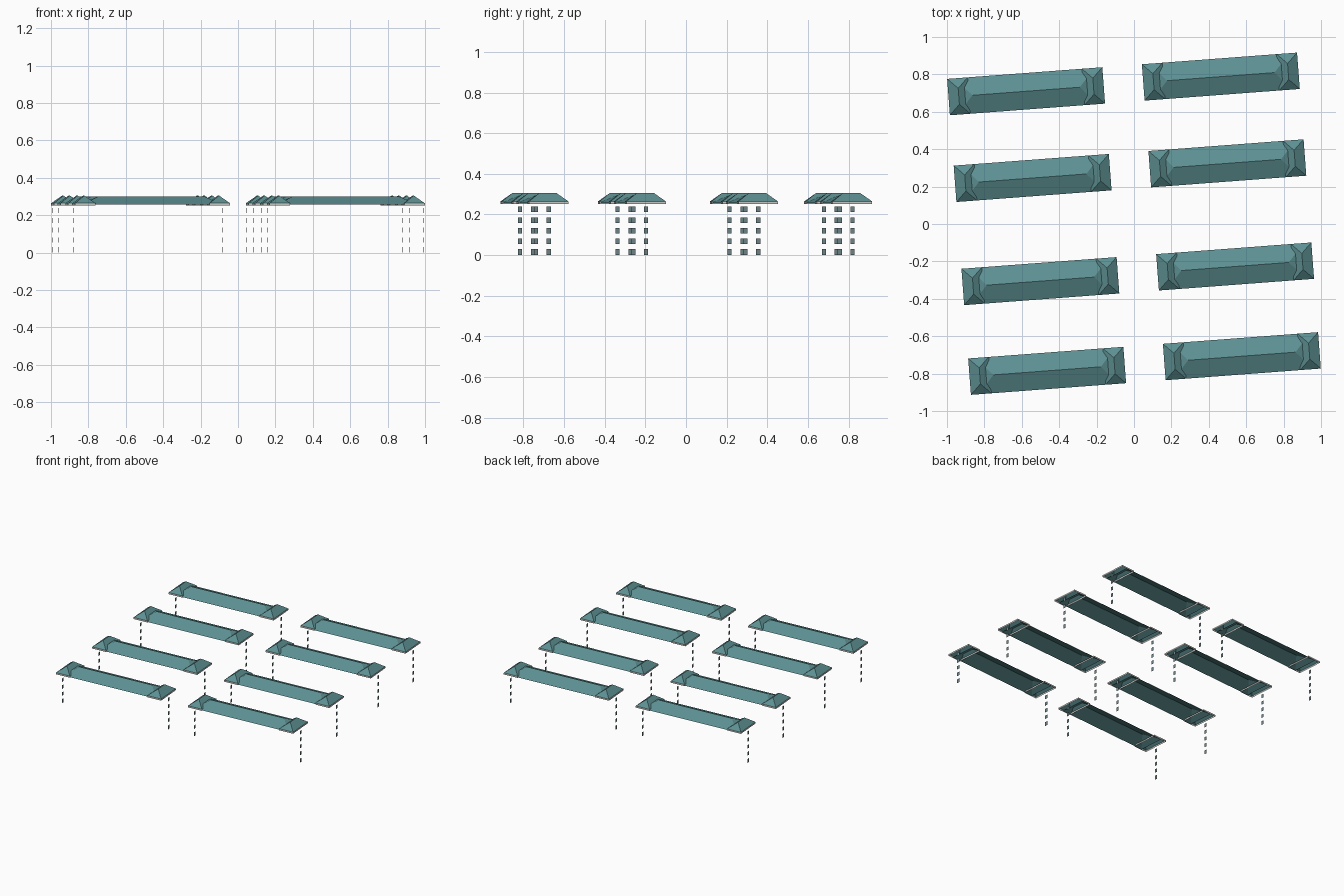
import bpy
from math import radians
from mathutils import Matrix, Vector

if "Cube" in bpy.data.objects:
    bpy.data.objects.remove(bpy.data.objects["Cube"])


def material(name, rgb):
    m = bpy.data.materials.new(name)
    m.diffuse_color = (*rgb, 1)
    m.use_nodes = True
    m.node_tree.nodes["Principled BSDF"].inputs["Base Color"].default_value = m.diffuse_color
    return m


TEAL = material("roof_teal", (0.11, 0.28, 0.29))
TRIM = material("trim_light", (0.58, 0.60, 0.57))
GLASS = material("window_glass", (0.16, 0.23, 0.25))

TILT = Matrix.Rotation(radians(4.3), 4, 'Z')
HALF_L, HALF_W = 0.416, 0.0975
EAVE_LOW, EAVE, PEAK, MAIN_PEAK = 0.252, 0.264, 0.305, 0.299


def add_mesh(name, verts, faces, mat, offset):
    me = bpy.data.meshes.new(name)
    move = TILT @ Matrix.Translation(Vector((*offset, 0)))
    me.from_pydata([move @ Vector(v) for v in verts], [], faces)
    me.materials.append(mat)
    ob = bpy.data.objects.new(name, me)
    bpy.context.collection.objects.link(ob)
    return ob


def rect(u0, u1, w, z):
    return [(u0, -w, z), (u1, -w, z), (u1, w, z), (u0, w, z)]


# Open-bottomed hipped roof with its ridge between points a and b
def hip_roof(name, u0, u1, w, z, a, b, along_u, offset):
    verts = rect(u0, u1, w, z) + [a, b]
    if along_u:
        faces = [(0, 1, 5, 4), (1, 2, 5), (2, 3, 4, 5), (3, 0, 4)]
    else:
        faces = [(0, 1, 4), (1, 2, 5, 4), (2, 3, 5), (3, 0, 4, 5)]
    return add_mesh(name, verts, faces, TEAL, offset)


def building(offset):
    # Long main roof, hipped into the end roofs
    hip_roof("main_roof", -0.375, 0.375, HALF_W, EAVE_LOW + 0.004,
             (-0.288, 0, MAIN_PEAK), (0.288, 0, MAIN_PEAK), True, offset)
    for s in (-1, 1):
        u0, u1 = sorted((s * HALF_L, s * (HALF_L - 0.11)))
        um = (u0 + u1) / 2
        # Cross roof at each end
        hip_roof("end_roof", u0, u1, HALF_W, EAVE,
                 (um, -0.043, PEAK), (um, 0.043, PEAK), False, offset)
        # Light eave band around the end roof
        band = rect(u0, u1, HALF_W, EAVE_LOW) + rect(u0, u1, HALF_W, EAVE)
        add_mesh("eave_band", band,
                 [(i, (i + 1) % 4, (i + 1) % 4 + 4, i + 4) for i in range(4)],
                 TRIM, offset)
        # Column of five small windows below the end roof
        verts, faces = [], []
        for k in range(5):
            z0, n, u = 0.003 + 0.052 * k, len(verts), s * (HALF_L + 0.002)
            verts += [(u, -0.01 * s, z0 - (0.003 if k == 0 else 0)), (u, 0.01 * s, z0 - (0.003 if k == 0 else 0)),
                      (u, 0.01 * s, z0 + 0.027), (u, -0.01 * s, z0 + 0.027)]
            faces.append((n, n + 1, n + 2, n + 3))
        add_mesh("end_windows", verts, faces, GLASS, offset)


# Two columns of four parallel buildings
for cu in (-0.522, 0.522):
    for cv in (0.751, 0.286, -0.267, -0.748):
        building((cu, cv))
